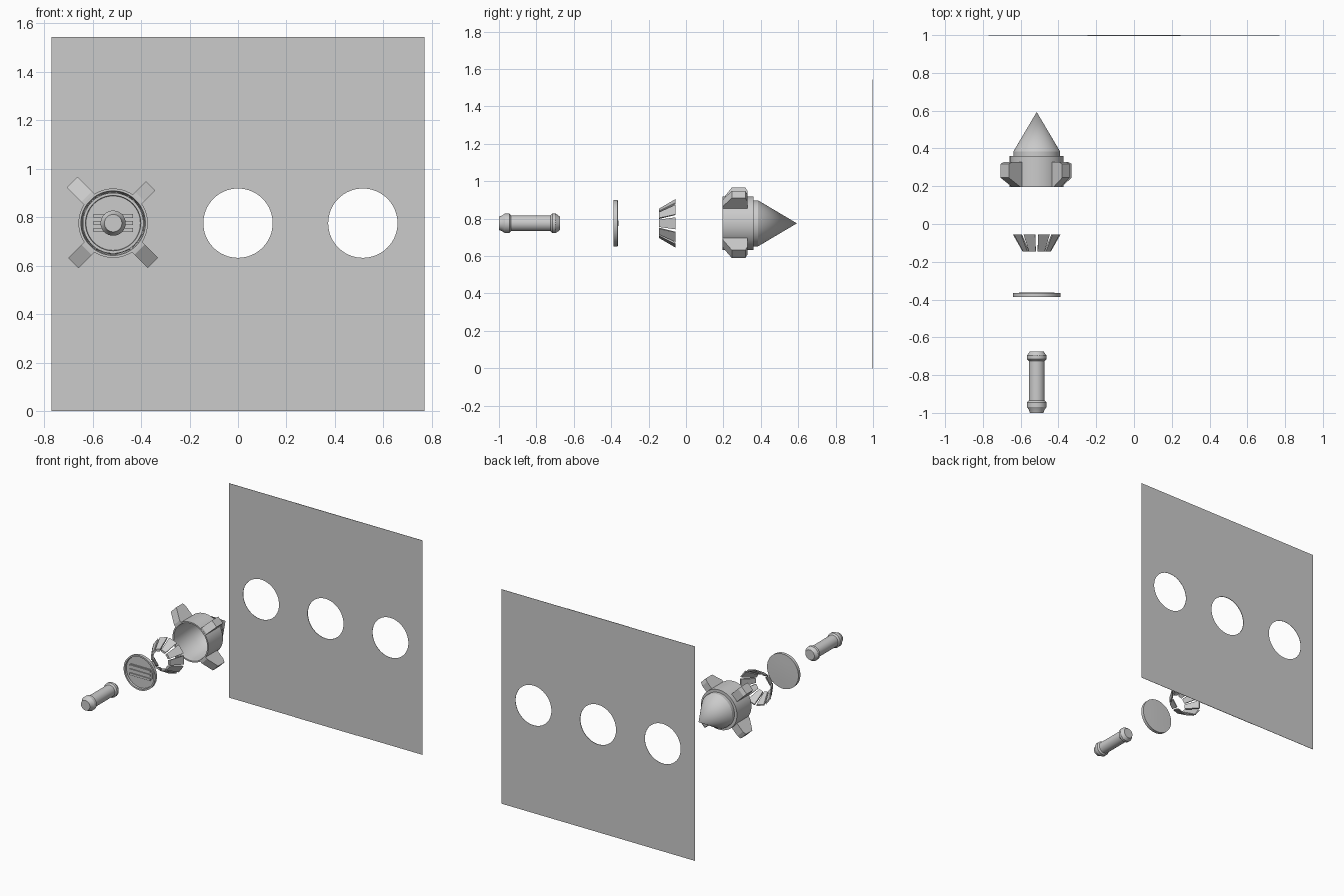
import bpy, bmesh
from math import sin, cos, pi, radians

if "Cube" in bpy.data.objects:
    bpy.data.objects.remove(bpy.data.objects["Cube"])

CX, CZ = -0.515, 0.775   # axis shared by all the exploded parts


def finish(name, bm, smooth=None):
    bmesh.ops.remove_doubles(bm, verts=bm.verts, dist=1e-5)
    bmesh.ops.recalc_face_normals(bm, faces=bm.faces)
    me = bpy.data.meshes.new(name)
    bm.to_mesh(me)
    bm.free()
    ob = bpy.data.objects.new(name, me)
    bpy.context.collection.objects.link(ob)
    if smooth:
        bpy.ops.object.select_all(action='DESELECT')
        ob.select_set(True)
        bpy.context.view_layer.objects.active = ob
        bpy.ops.object.shade_smooth_by_angle(angle=radians(smooth))
    return ob


def polar(r, a, y):
    return (CX + r * cos(a), y, CZ + r * sin(a))


def lathe(name, profile, n=64):
    """Revolve (radius, y) points about the shared axis."""
    bm = bmesh.new()
    rings = [[bm.verts.new(polar(r, 2 * pi * i / n, y)) for i in range(n)] if r > 0
             else [bm.verts.new(polar(0, 0, y))] * n for r, y in profile]
    for A, B in zip(rings, rings[1:] + rings[:1]):
        for i in range(n):
            j = (i + 1) % n
            vs = list(dict.fromkeys((A[i], A[j], B[j], B[i])))
            if len(vs) > 2:
                bm.faces.new(vs)
    return finish(name, bm, 30)


def prism(bm, a_pts, b_pts):
    """Solid between two matching outlines."""
    A = [bm.verts.new(p) for p in a_pts]
    B = [bm.verts.new(p) for p in b_pts]
    bm.faces.new(A)
    bm.faces.new(B[::-1])
    for i in range(len(A)):
        j = (i + 1) % len(A)
        bm.faces.new((A[i], B[i], B[j], A[j]))


def panel(name, x0, x1, hole_x, y0, y1):
    """Upright sheet with a round hole."""
    cu = bpy.data.curves.new(name, 'CURVE')
    cu.dimensions, cu.fill_mode = '2D', 'BOTH'
    cu.extrude = (y1 - y0) / 2
    rect = [(x0, 0), (x1, 0), (x1, 1.543), (x0, 1.543)]
    circ = [(hole_x + 0.143 * cos(2 * pi * i / 64), CZ + 0.143 * sin(2 * pi * i / 64))
            for i in range(64)]
    for pts in (rect, circ):
        s = cu.splines.new('POLY')
        s.points.add(len(pts) - 1)
        for p, (x, z) in zip(s.points, pts):
            p.co = (x, z, 0, 1)
        s.use_cyclic_u = True
    ob = bpy.data.objects.new(name, cu)
    bpy.context.collection.objects.link(ob)
    ob.rotation_euler.x = pi / 2
    ob.location.y = (y0 + y1) / 2
    bpy.ops.object.select_all(action='DESELECT')
    ob.select_set(True)
    bpy.context.view_layer.objects.active = ob
    bpy.ops.object.convert(target='MESH')


# Backing panels, the middle one slightly thicker
panel("left_panel", -0.77, -0.245, -0.515, 0.998, 1.0)
panel("middle_panel", -0.245, 0.245, 0, 0.996, 1.0)
panel("right_panel", 0.245, 0.77, 0.515, 0.998, 1.0)

# Hollow pointed shell
lathe("nose_shell", [(0, 0.593), (0.123, 0.385), (0.123, 0.36), (0.143, 0.36),
                     (0.143, 0.195), (0.133, 0.195), (0.128, 0.23), (0.118, 0.375),
                     (0, 0.575)])

# Four diagonal fins of slightly different length
for name, deg, tip, w in (("fin_upper_left", 135, 0.24, 0.031),
                          ("fin_upper_right", 45, 0.218, 0.027),
                          ("fin_lower_left", 225, 0.232, 0.030),
                          ("fin_lower_right", 315, 0.232, 0.030)):
    bm = bmesh.new()
    a = radians(deg)
    prof = [(0.132, 0.195), (0.155, 0.197), (tip, 0.245), (tip, 0.318),
            (tip - 0.025, 0.328), (0.132, 0.328)]
    side = [[(CX + r * cos(a) - s * w * sin(a), y, CZ + r * sin(a) + s * w * cos(a))
             for r, y in prof] for s in (-1, 1)]
    prism(bm, *side)
    finish(name, bm)

# Flared ring of separate petals
bm = bmesh.new()
for k in range(10):
    a = 2 * pi * k / 10
    section = [(0.062, -0.145), (0.078, -0.145), (0.130, -0.056), (0.121, -0.056),
               (0.076, -0.125)]
    h0, h1 = a - 0.25, a + 0.25
    prism(bm, [polar(r, h0, y) for r, y in section], [polar(r, h1, y) for r, y in section])
finish("petal_ring", bm)

# Round cap: recessed front with rim, shallow dished back
lathe("cap_disc", [(0, -0.373), (0.112, -0.373), (0.114, -0.387), (0.125, -0.387),
                   (0.125, -0.365), (0.065, -0.363), (0, -0.362)])

# Raised grip plate and bars on the cap front
bm = bmesh.new()
plate = [(0.095, 0.02), (0.08, 0.042), (-0.08, 0.042), (-0.095, 0.02),
         (-0.095, -0.02), (-0.08, -0.042), (0.08, -0.042), (0.095, -0.02)]
prism(bm, [(CX + x, -0.378, CZ + z) for x, z in plate],
      [(CX + x, -0.37, CZ + z) for x, z in plate])
for zc in (-0.029, 0, 0.029):
    bar = [(-0.082, zc - 0.008), (0.082, zc - 0.008), (0.082, zc + 0.008), (-0.082, zc + 0.008)]
    prism(bm, [(CX + x, -0.385, CZ + z) for x, z in bar],
          [(CX + x, -0.376, CZ + z) for x, z in bar])
finish("cap_grip", bm)

# Rod with a collar at each end
lathe("rod", [(0, -1.0), (0.036, -1.0), (0.041, -0.985), (0.052, -0.968), (0.052, -0.945),
              (0.042, -0.935), (0.042, -0.725), (0.052, -0.715), (0.052, -0.697),
              (0.036, -0.674), (0, -0.674)], 32)
